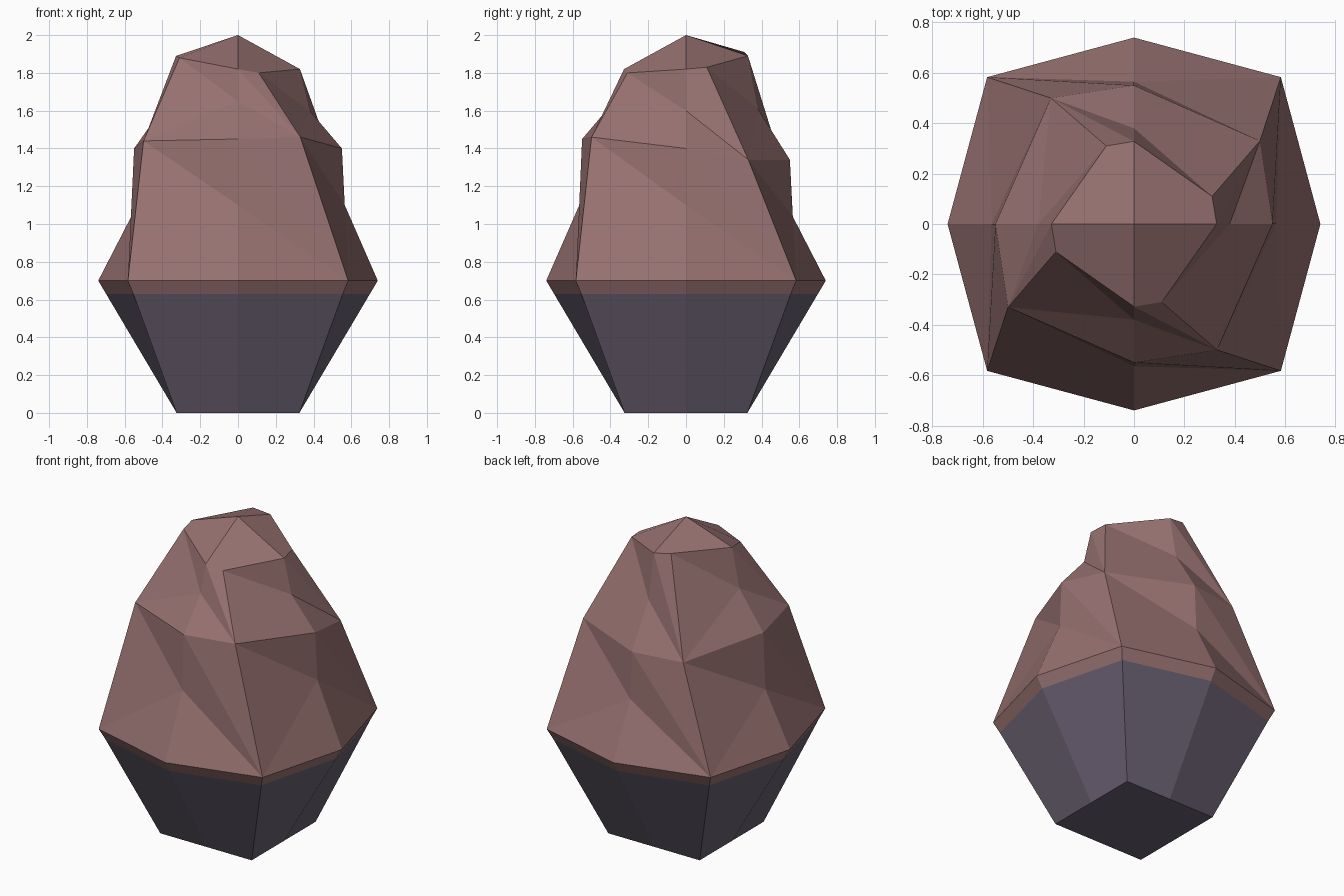
import bpy, bmesh, math
from mathutils import Matrix, Vector

if "Cube" in bpy.data.objects:
    bpy.data.objects.remove(bpy.data.objects["Cube"])


def material(name, rgb):
    m = bpy.data.materials.new(name)
    m.diffuse_color = (*rgb, 1)
    m.use_nodes = True
    m.node_tree.nodes["Principled BSDF"].inputs["Base Color"].default_value = m.diffuse_color
    return m


bm = bmesh.new()


def ring(x, y, heights):
    """Four points, one per side, each turned a quarter around z."""
    return [bm.verts.new(Matrix.Rotation(k * math.pi / 2, 3, 'Z') @ Vector((x, y, z)))
            for k, z in enumerate(heights)]


# Order: front, right, back, left; corners sit at the right end of each side
foot_c, foot_m = ring(.325, -.325, [0] * 4), ring(0, -.325, [0] * 4)
band_c, band_m = ring(.5545, -.5545, [.63] * 4), ring(0, -.6985, [.63] * 4)
belt_c, belt_m = ring(.583, -.583, [.70] * 4), ring(0, -.74, [.70] * 4)
waist_m = ring(0, -.565, [1.10, 1.10, 1.04, 1.04])
mid_c = ring(.33, -.50, [1.46, 1.34, 1.34, 1.44])
mid_m = ring(0, -.55, [1.45, 1.40, 1.34, 1.40])
neck_m = ring(0, -.38, [1.65, 1.60, 1.61, 1.64])
top_c = ring(.11, -.31, [1.80, 1.83, 1.91, 1.88])
top_m = ring(0, -.328, [1.82, 1.82, 1.89, 1.89])
peak = bm.verts.new((0, 0, 2))

for k in range(4):
    p = k - 1
    n = (k + 1) % 4
    faces = []
    # lower cone and colour band
    for (c0, m0), (c1, m1) in (((foot_c, foot_m), (band_c, band_m)),
                               ((band_c, band_m), (belt_c, belt_m))):
        faces += [(c0[p], m0[k], m1[k], c1[p]), (m0[k], c0[k], c1[k], m1[k])]
    # two twisted tiers of facets
    for lc, lm, centre, uc, um in ((belt_c, belt_m, waist_m, mid_c, mid_m),
                                   (mid_c, mid_m, neck_m, top_c, top_m)):
        faces += [(lc[p], lm[k], centre[k]), (lc[p], centre[k], uc[p]),
                  (uc[p], centre[k], um[k]),
                  (lm[k], lc[k], centre[k]),
                  (centre[k], lc[k], um[k]), (lc[k], uc[k], um[k])]
    # peak facet
    faces.append((peak, top_m[k], top_c[k], top_m[n]))
    for f in faces:
        bm.faces.new(f)

# flat underside
bm.faces.new([v for k in range(4) for v in (foot_c[k - 1], foot_m[k])])
bmesh.ops.recalc_face_normals(bm, faces=bm.faces[:])

# dark base below the band, brown rock above
for f in bm.faces:
    f.material_index = 1 if f.calc_center_median().z < .5 else 0

mesh = bpy.data.meshes.new("rock")
bm.to_mesh(mesh)
bm.free()
mesh.materials.append(material("dusty brown rock", (.305, .165, .162)))
mesh.materials.append(material("dark purple grey rock", (.145, .118, .168)))
bpy.context.collection.objects.link(bpy.data.objects.new("rock", mesh))
